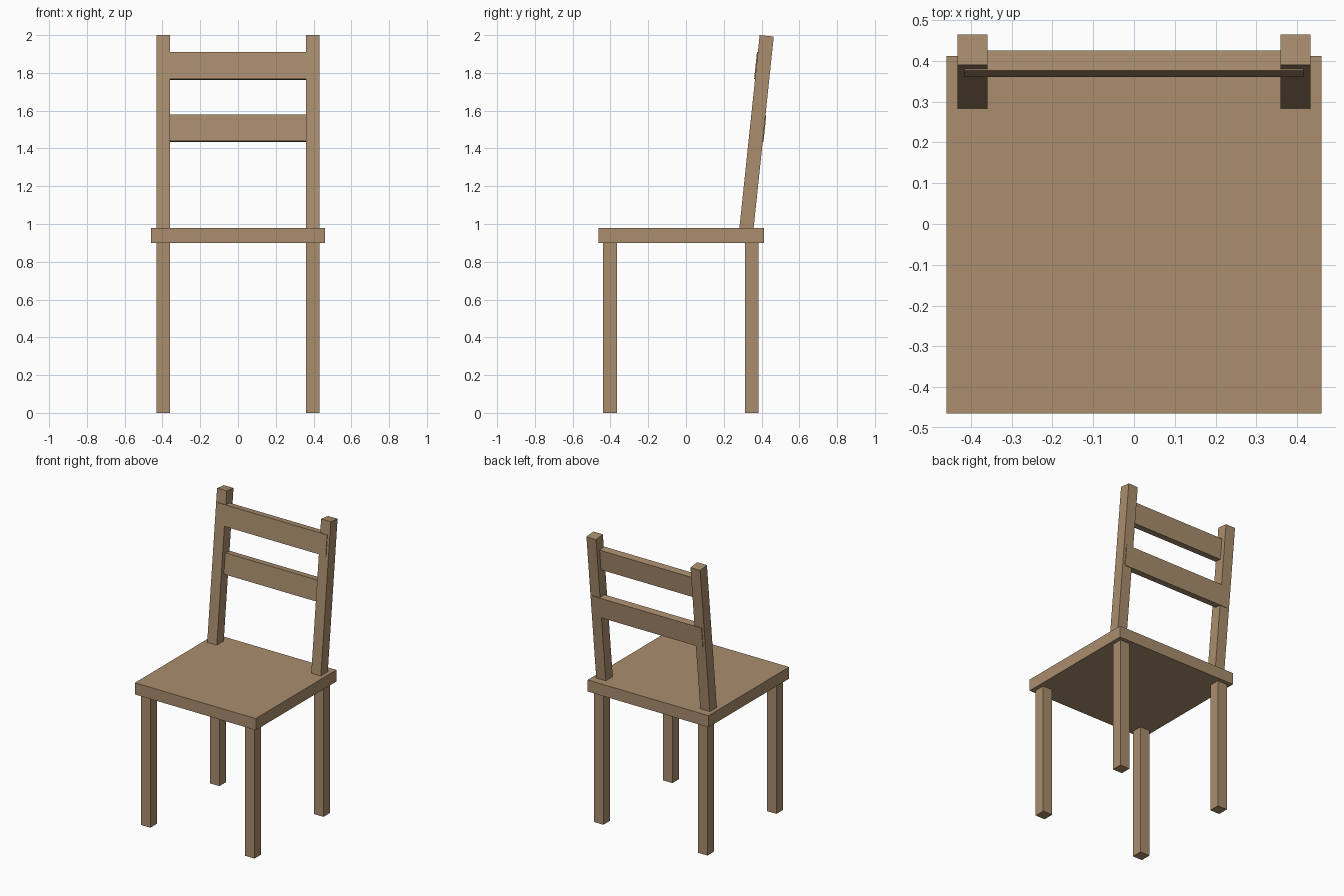
import bpy
import math
from mathutils import Matrix, Vector

if "Cube" in bpy.data.objects:
    bpy.data.objects.remove(bpy.data.objects["Cube"])

wood = bpy.data.materials.new("wood")
wood.diffuse_color = (0.40, 0.27, 0.155, 1)
wood.use_nodes = True
wood.node_tree.nodes["Principled BSDF"].inputs["Base Color"].default_value = wood.diffuse_color
TILT = Matrix.Rotation(math.radians(-6), 3, 'X')


def box(name, center, size, tilted=False):
    bpy.ops.mesh.primitive_cube_add(size=1, location=center)
    ob = bpy.context.object
    ob.name = name
    ob.scale = size
    if tilted:
        ob.rotation_euler = TILT.to_euler()
    ob.data.materials.append(wood)
    return ob


def leaning_box(name, corner, x, size, y_side):
    """Box leaning back; corner is its top (y, z) edge, at the front (1) or back (-1)."""
    offset = TILT @ Vector((0, y_side * size[1] / 2, -size[2] / 2))
    return box(name, Vector((x, *corner)) + offset, size, True)


# seat
box("seat", (0, -0.026, 0.94), (0.92, 0.876, 0.08))

# legs and leaning back posts
W = 0.073
for side, sx in (("left", -1), ("right", 1)):
    x = sx * 0.396
    box(f"front_leg_{side}", (x, -0.402, 0.455), (W, W, 0.91))
    box(f"rear_leg_{side}", (x, 0.348, 0.455), (W, W, 0.91))
    leaning_box(f"back_post_{side}", (0.39, 2.0), x, (W, 0.075, 1.06), 1)

# slats: the upper stands proud of the posts in front, the lower behind
leaning_box("upper_slat", (0.3757, 1.91), 0, (0.83, 0.05, 0.142), 1)
leaning_box("lower_slat", (0.425, 1.575), 0, (0.83, 0.05, 0.142), -1)
